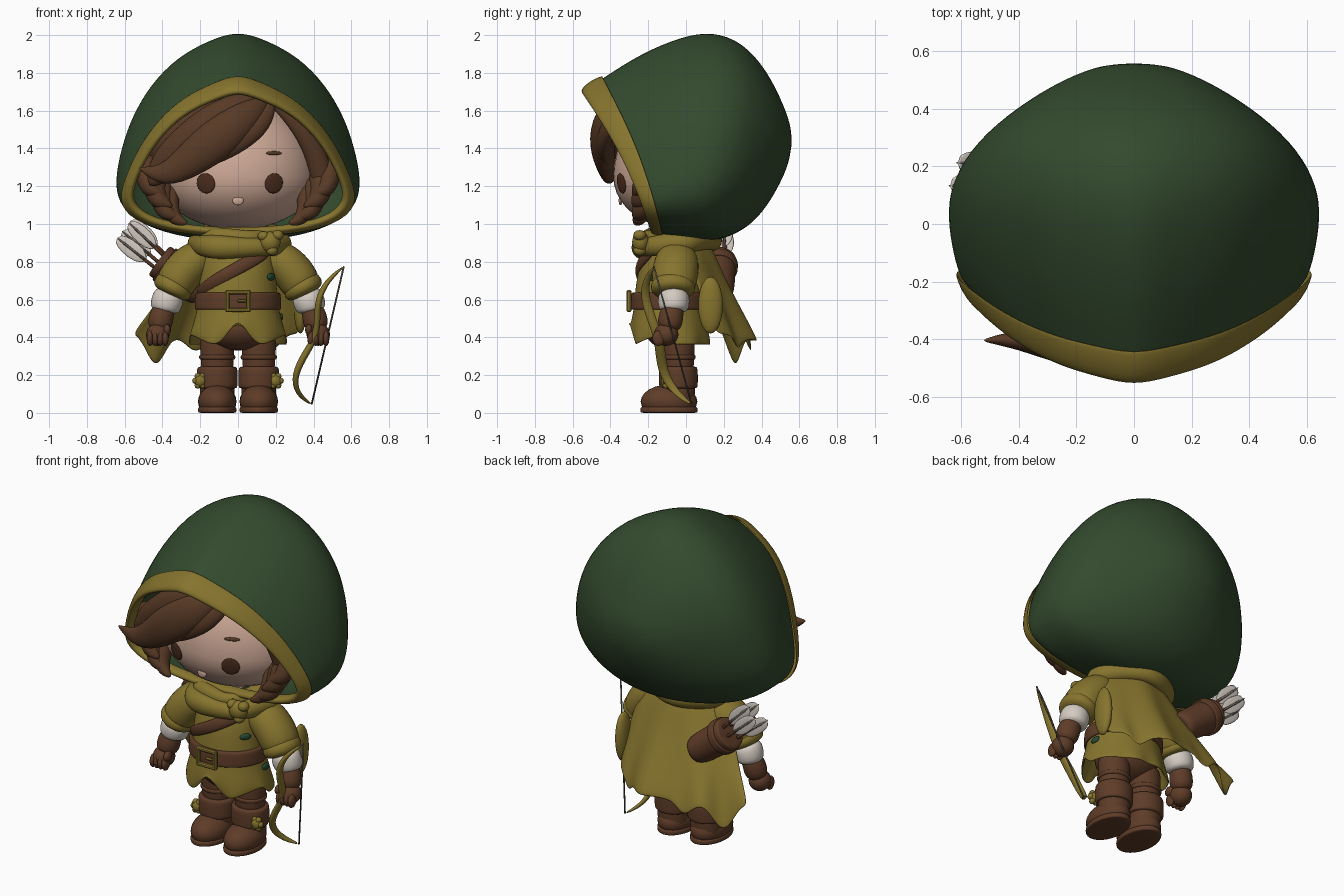
import bpy, bmesh, math
from mathutils import Vector

cube = bpy.data.objects.get("Cube")
if cube:
    bpy.data.objects.remove(cube, do_unlink=True)


def material(name, rgb):
    m = bpy.data.materials.new(name)
    m.use_nodes = True
    m.diffuse_color = (*rgb, 1)
    for n in m.node_tree.nodes:
        if n.type == 'BSDF_PRINCIPLED':
            n.inputs["Base Color"].default_value = (*rgb, 1)
            n.inputs["Roughness"].default_value = 0.8
    return m


GREEN = material("forest green", (.033, .068, .027))
PATCH = material("deep green", (.02, .075, .038))
OLIVE = material("olive cloth", (.24, .175, .027))
LEATHER = material("brown leather", (.112, .045, .021))
HAIR = material("brown hair", (.098, .042, .019))
EYE = material("dark brown", (.075, .027, .012))
SKIN = material("skin", (.62, .40, .31))
WHITE = material("off white", (.66, .60, .54))
STRING = material("grey string", (.09, .08, .065))


def finish(name, bm, mat, smooth=True, sub=0, thick=0, bevel=0):
    bmesh.ops.recalc_face_normals(bm, faces=bm.faces)
    mesh = bpy.data.meshes.new(name)
    bm.to_mesh(mesh)
    bm.free()
    mesh.materials.append(mat)
    for p in mesh.polygons:
        p.use_smooth = smooth
    ob = bpy.data.objects.new(name, mesh)
    bpy.context.scene.collection.objects.link(ob)
    if thick:
        mod = ob.modifiers.new("thickness", 'SOLIDIFY')
        mod.thickness, mod.offset = thick, -1
    if bevel:
        ob.modifiers.new("bevel", 'BEVEL').width = bevel
    if sub:
        mod = ob.modifiers.new("smooth", 'SUBSURF')
        mod.levels = mod.render_levels = sub
    return ob


def loft(name, rings, mat, caps=(True, True), closed=True, sub=2, thick=0):
    bm = bmesh.new()
    rows = [[bm.verts.new(p) for p in r] for r in rings]
    n = len(rows[0])
    for a, b in zip(rows, rows[1:]):
        for i in range(n if closed else n - 1):
            j = (i + 1) % n
            bm.faces.new((a[i], a[j], b[j], b[i]))
    for row, cap in zip((rows[0], rows[-1]), caps):
        if cap and closed:
            bm.faces.new(row)
    return finish(name, bm, mat, sub=sub, thick=thick)


def circle(n):
    k = 1 / (2 / 3 + math.cos(math.tau / n) / 3)
    return [(k * math.cos(math.tau * i / n), k * math.sin(math.tau * i / n)) for i in range(n)]


def ring(x, y, z, rx, ry, n=16):
    return [Vector((x + rx * c, y + ry * s, z)) for c, s in circle(n)]


def tube(name, pts, radii, mat, flat=(1, 1), n=8, sub=2):
    pts = [Vector(p) for p in pts]
    rings = []
    for i, (p, r) in enumerate(zip(pts, radii)):
        t = (pts[min(i + 1, len(pts) - 1)] - pts[max(i - 1, 0)]).normalized()
        b = t.cross(Vector((0, 1, 0))).normalized()
        d = t.cross(b)
        rings.append([p + b * c * r * flat[0] + d * s * r * flat[1] for c, s in circle(n)])
    return loft(name, rings, mat, sub=sub)


def ball(name, loc, radii, mat, normal=None, floor=None, seg=24):
    rot = normal and Vector(normal).to_track_quat('Z', 'Y')
    bm = bmesh.new()
    bmesh.ops.create_uvsphere(bm, u_segments=seg, v_segments=seg // 2, radius=1)
    for v in bm.verts:
        p = Vector(a * b for a, b in zip(v.co, radii))
        v.co = (rot @ p if rot else p) + Vector(loc)
        if floor is not None:
            v.co.z = max(v.co.z, floor)
    return finish(name, bm, mat)


def box(name, loc, size, mat):
    bm = bmesh.new()
    bmesh.ops.create_cube(bm, size=1)
    for v in bm.verts:
        v.co = Vector(a * b for a, b in zip(v.co, size)) + Vector(loc)
    return finish(name, bm, mat, smooth=False, bevel=.006)


# Hood: teardrop opening that turns into a round back
half = [(0, 1), (.19, .95), (.46, .86), (.67, .72), (.81, .58), (.91, .44),
        (1, .27), (.97, .16), (.78, .07), (.45, .02), (0, 0)]
drop = half + [(-x, z) for x, z in half[-2:0:-1]]


def hood_ring(y_top, z_top, y_low, z_low, w, roundness=0):
    pts = []
    for i, (u, v) in enumerate(drop):
        a = math.tau * i / len(drop)
        u += (math.sin(a) - u) * roundness
        v += (.5 + .5 * math.cos(a) - v) * roundness
        bow = .04 * math.sin(math.pi * v) * (1 - roundness) ** 2
        pts.append(Vector((w * u, y_low + (y_top - y_low) * v + bow, z_low + (z_top - z_low) * v)))
    return pts


loft("hood", [hood_ring(*r) for r in (
    (-.50, 1.75, -.15, .95, .59), (-.44, 1.79, -.12, .93, .62, .02), (-.24, 1.92, -.05, .915, .65, .12),
    (-.02, 2.01, .05, .90, .67, .22), (.14, 2.035, .15, .90, .65, .33), (.30, 1.975, .27, .94, .57, .6),
    (.43, 1.82, .38, 1.02, .42, .85), (.52, 1.63, .48, 1.17, .255, 1), (.565, 1.49, .555, 1.34, .10, 1))],
    GREEN, caps=(False, True), thick=.025)
loft("hood_trim", [hood_ring(*r) for r in (
    (-.45, 1.80, -.12, .925, .632), (-.51, 1.775, -.155, .93, .615), (-.57, 1.725, -.19, .945, .59),
    (-.555, 1.69, -.18, .975, .56), (-.47, 1.70, -.13, .98, .56))],
    OLIVE, caps=(False, False), thick=.008)

# Head: full cheeks below, taller forehead above
HEAD, HR, TALL = Vector((0, -.02, 1.25)), Vector((.42, .365, .28)), 1.5
head = ball("head", HEAD, HR, SKIN, seg=40)
for v in head.data.vertices:
    if v.co.z > HEAD.z:
        v.co.z = HEAD.z + (v.co.z - HEAD.z) * TALL
tube("neck", [(0, -.06, .85), (0, -.05, 1.05)], [.09, .09], SKIN)


def on_face(x, z):
    rz = HR.z * (TALL if z > HEAD.z else 1)
    dx, dz = x / HR.x, (z - HEAD.z) / rz
    dy = -math.sqrt(1 - dx * dx - dz * dz)
    return Vector((x, HEAD.y + dy * HR.y, z)), Vector((dx / HR.x, dy / HR.y, dz / rz))


for side, x in (("left", .19), ("right", -.17)):
    p, n = on_face(x, 1.215)
    ball(side + "_eye", p, (.052, .054, .009), EYE, normal=n)
    p, n = on_face(x, 1.375)
    ball(side + "_eyebrow", p, (.045, .011, .008), HAIR, normal=n)
ball("nose", on_face(0, 1.125)[0], (.03, .01, .026), SKIN)

# Hair: back cap, swept fringe and curls beside the cheeks
ball("hair_cap", (0, .09, 1.36), (.47, .34, .39), HAIR)
tube("fringe_front", [(.16, -.33, 1.66), (.04, -.43, 1.57), (-.11, -.45, 1.45), (-.25, -.43, 1.34),
                      (-.40, -.40, 1.24), (-.53, -.405, 1.30)], [.03, .09, .115, .095, .06, .006],
     HAIR, flat=(1, .6))
tube("fringe_upper", [(.12, -.34, 1.68), (-.08, -.41, 1.59), (-.26, -.38, 1.44), (-.4, -.31, 1.3),
                      (-.47, -.31, 1.2)], [.04, .09, .1, .09, .02], HAIR, flat=(1, .7))
tube("fringe_lower", [(.18, -.33, 1.65), (.13, -.40, 1.54), (.01, -.44, 1.45), (-.14, -.43, 1.36),
                      (-.28, -.38, 1.28)], [.03, .06, .07, .055, .012], HAIR, flat=(1, .6))
tube("parting_lock", [(.16, -.30, 1.68), (.30, -.29, 1.54), (.40, -.24, 1.40), (.45, -.2, 1.25),
                      (.45, -.2, 1.1)], [.03, .035, .055, .065, .02], HAIR, flat=(1, .7))
for side, s in (("left", 1), ("right", -1)):
    for i, (x, z, r) in enumerate(((.48, 1.24, .06), (.435, 1.18, .065), (.40, 1.12, .06), (.355, 1.09, .05))):
        tube(f"{side}_curl_{i}", [(s * x, -.15, z + .13), (s * (x + .01), -.21, z),
                                  (s * (x - .02), -.25, z - .07), (s * (x - .09), -.27, z - .09)],
             [r, r, r * .8, .01], HAIR)

# Tunic with a notched hem
tunic = [ring(0, y, z, rx, ry, 32) for z, rx, ry, y in (
    (.95, .10, .09, -.06), (.88, .18, .13, -.07), (.78, .20, .17, -.08), (.64, .205, .18, -.09),
    (.55, .215, .185, -.09), (.46, .24, .205, -.09), (.36, .265, .215, -.08))]
for p in tunic[-1]:
    if p.y < -.08:
        p.z += .15 * max(0, 1 - abs(p.x) / .09) + .05 * max(0, (abs(p.x) - .15) / .1)
    p.y -= .012 * math.cos(p.x * 40)
loft("tunic", tunic, OLIVE, caps=(True, False), thick=.015)
loft("belt", [ring(0, -.09, z, rx, rx - .025, 24) for z, rx in
              ((.545, .20), (.546, .226), (.555, .23), (.625, .226), (.638, .222), (.638, .195))], LEATHER)
for s in (-1, 1):
    box("buckle_side", (s * .057, -.302, .592), (.022, .025, .115), OLIVE)
    box("buckle_bar", (0, -.302, .592 + s * .047), (.13, .025, .022), OLIVE)
box("buckle_pin", (.02, -.305, .592), (.05, .02, .014), OLIVE)
tube("chest_strap", [(.17, -.17, .87), (.08, -.235, .81), (-.04, -.262, .745), (-.15, -.22, .68),
                     (-.21, -.12, .62)], [.035] * 5, LEATHER, flat=(1, .5))
for loc, normal in (((.175, -.178, .72), (4, -3, 0)), ((.229, -.06, .51), (1, 0, .1)),
                    ((.335, -.035, .815), (.73, 0, .68))):
    ball("cloth_patch", loc, (.034, .02, .009), PATCH, normal=normal, seg=12)

# Cowl: two soft overlapping rolls and a knot
for i, (z, major, minor) in enumerate(((.895, .22, .055), (.945, .175, .045))):
    rolls = []
    for a in range(20):
        t = math.tau * a / 20
        r, m = major + .012 * math.sin(5 * t + i), minor + .008 * math.cos(3 * t)
        c = Vector((math.cos(t), math.sin(t) * .88, 0))
        rolls.append([c * (r + m * u) + Vector((0, -.055, z + m * v + .02 * math.sin(t)))
                      for u, v in circle(8)])
    loft(f"cowl_roll_{i}", rolls + rolls[:1], OLIVE, caps=(False, False))
ball("cowl_knot", (.17, -.24, .905), (.055, .045, .055), OLIVE)
for dx, dz in ((.04, .035), (-.035, .03), (.01, -.045)):
    ball("cowl_knot_fold", (.17 + dx, -.245, .905 + dz), (.032, .035, .028), OLIVE, seg=12)

# Cape: flares to the right, with a ragged hem
rows = []
for z, xr, xl, edge_r, edge_l, back in (
        (.97, .18, .18, -.06, -.06, .08), (.87, .28, .28, -.01, -.01, .14), (.72, .36, .32, .05, .05, .20),
        (.56, .45, .33, .13, .10, .28), (.38, .57, .33, .22, .16, .375)):
    row = []
    for i in range(33):
        u = i / 16 - 1
        x, edge = (xl * u, edge_l) if u > 0 else (xr * u, edge_r)
        fold = .025 * (1 - z) * math.sin(u * 9)
        tails = .17 * math.exp(-((u + .78) / .1) ** 2) + .07 * math.exp(-((u + .4) / .1) ** 2)
        hem = .04 * u * u - tails - .06 * math.exp(-((u - .6) / .12) ** 2)
        row.append(Vector((x, back - (back - edge) * u * u + fold, z + (hem if z < .5 else 0))))
    rows.append(row)
loft("cape", rows, OLIVE, closed=False, thick=.018)
ball("cape_fold", (.33, .13, .57), (.035, .065, .15), OLIVE)

# Arms, cuffs and gloved fists
for side, s in (("left", 1), ("right", -1)):
    tube(side + "_sleeve", [(s * .15, -.04, .85), (s * .24, -.05, .80), (s * .315, -.06, .72),
                            (s * .36, -.07, .63)], [.085, .11, .11, .10], OLIVE, flat=(1, 1.1))
    tube(side + "_sleeve_roll", [(s * .315, -.065, .71), (s * .345, -.07, .665), (s * .365, -.07, .62)],
         [.09, .112, .095], OLIVE, flat=(1, 1.1))
    tube(side + "_cuff", [(s * .355, -.065, .645), (s * .37, -.065, .61), (s * .385, -.065, .56),
                          (s * .39, -.065, .53)], [.07, .085, .082, .065], WHITE)
    tube(side + "_glove", [(s * .38, -.065, .57), (s * .40, -.075, .53), (s * .412, -.085, .48),
                           (s * .42, -.09, .43)], [.055, .062, .068, .05], LEATHER)
    ball(side + "_fist", (s * .425, -.105, .415), (.062, .065, .06), LEATHER)
    for i in range(4):
        ball(f"{side}_finger_{i}", (s * (.385 + .027 * i), -.145, .395), (.018, .034, .042), LEATHER, seg=12)
    ball(side + "_thumb", (s * .375, -.14, .44), (.02, .035, .03), LEATHER, seg=12)

# Trousers and boots
ball("trouser_seat", (0, -.07, .45), (.19, .15, .12), LEATHER)
for side, s in (("left", 1), ("right", -1)):
    x = s * .11
    for part, profile in (("leg", ((.2, .085), (.27, .085), (.34, .092), (.46, .09))),
                          ("boot_shaft", ((.02, .09), (.08, .09), (.16, .093), (.2, .09))),
                          ("boot_cuff", ((.13, .085), (.13, .105), (.15, .108), (.22, .108), (.245, .104),
                                         (.245, .08))),
                          ("boot_strap", ((.28, .08), (.282, .095), (.305, .098), (.31, .08)))):
        loft(f"{side}_{part}", [ring(x, -.04, z, r, r * .95) for z, r in profile], LEATHER)
    ball(side + "_foot", (x, -.09, .06), (.102, .15, .09), LEATHER, floor=.01)
    loft(side + "_sole", [ring(x, -.09, z, r, r + .05) for z, r in
                          ((0, .09), (.001, .102), (.03, .102), (.034, .09))], LEATHER)
    ball(side + "_boot_tuft", (s * .2, -.105, .17), (.032, .028, .035), OLIVE, seg=12)
    for a in range(6):
        t = math.tau * a / 6
        ball(side + "_boot_tuft_tip", (s * .2 + .025 * math.cos(t), -.105, .17 + .028 * math.sin(t)),
             (.018, .02, .018), OLIVE, seg=8)

# Bow and string
tips = (.56, -.17, .775), (.39, .03, .045)
tube("bow", [tips[0], (.47, -.215, .70), (.415, -.22, .59), (.425, -.15, .42), (.36, -.135, .32),
             (.295, -.12, .20), (.31, -.05, .10), tips[1]],
     [.008, .02, .026, .022, .028, .025, .02, .008], OLIVE, flat=(.7, 1))
tube("bow_string", tips, [.004, .004], STRING, n=6, sub=0)

# Quiver with fletched arrows
mouth, axis = Vector((-.42, .17, .81)), Vector((-.8, 0, .6))
tube("quiver", [mouth + axis * d for d in (-.29, -.285, -.15, -.01, 0, 0, -.03)],
     [.06, .085, .09, .097, .095, .075, .07], LEATHER, n=16)
tube("quiver_band", [mouth + axis * d for d in (-.085, -.084, -.08, -.04, -.036, -.035)],
     [.085, .102, .104, .105, .103, .085], LEATHER, n=16)
for i, (u, y) in enumerate(((-.045, -.03), (.035, -.03), (-.01, .035), (.045, .03))):
    base = mouth + Vector((.6 * u, y, .8 * u))
    aim = (axis + Vector((.35 * u, y, 1.2 * u + .1))).normalized()
    tube(f"arrow_shaft_{i}", [base - aim * .1, base + aim * .2], [.008, .008], LEATHER, n=6, sub=0)
    for flat in ((1, .14), (.14, 1)):
        tube(f"arrow_vane_{i}", [base + aim * d for d in (.05, .09, .18, .25)],
             [.008, .044, .046, .026], WHITE, flat=flat, sub=1)
